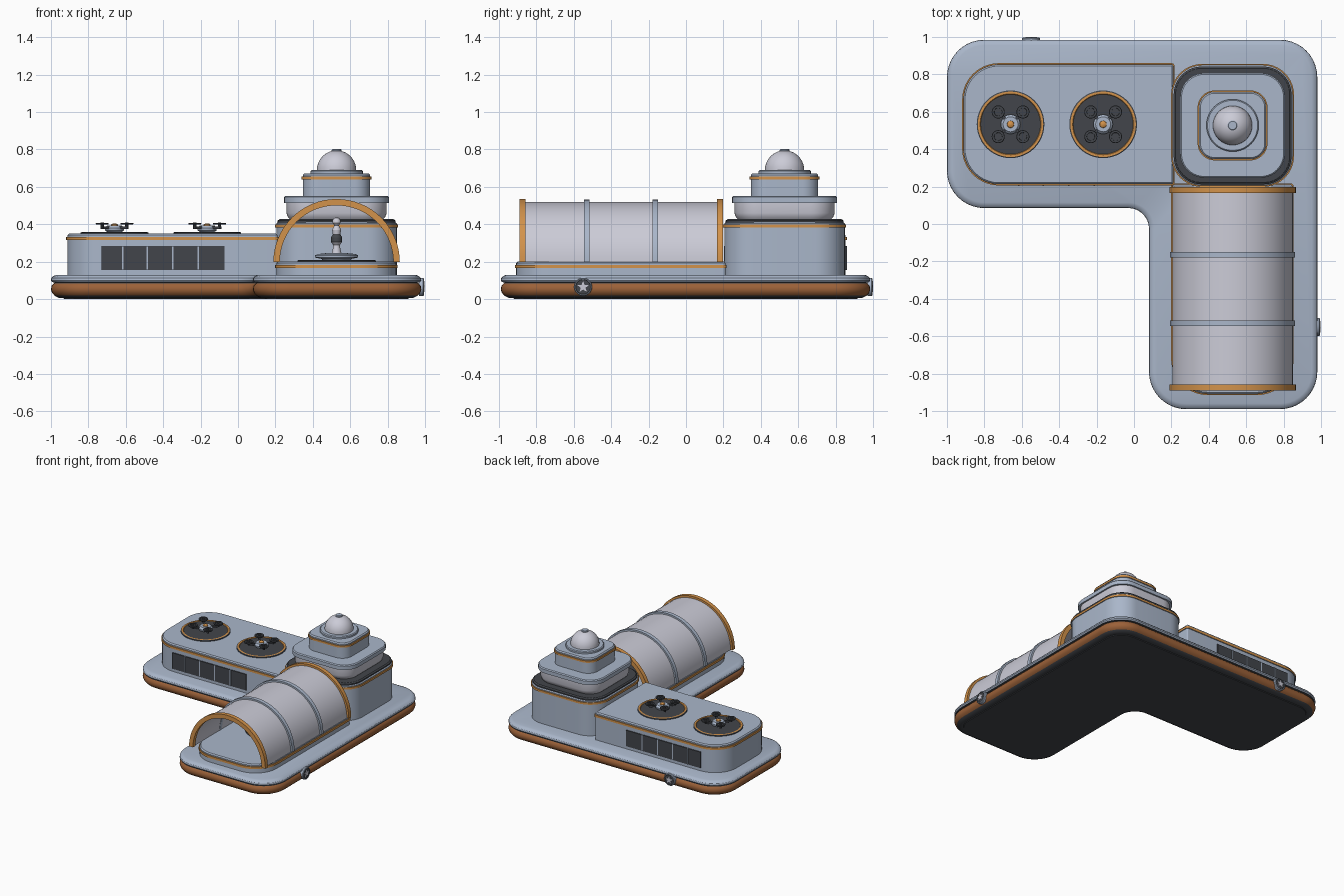
import bpy, bmesh, math
from mathutils import Vector, Matrix

if "Cube" in bpy.data.objects:
    bpy.data.objects.remove(bpy.data.objects["Cube"])


def material(name, rgb):
    m = bpy.data.materials.new(name)
    m.diffuse_color = (*rgb, 1)
    m.use_nodes = True
    m.node_tree.nodes["Principled BSDF"].inputs["Base Color"].default_value = m.diffuse_color
    return m


BLUE = material("blue grey panel", (0.40, 0.47, 0.59))
ORANGE = material("orange trim", (0.65, 0.29, 0.07))
RUST = material("rust skirt", (0.33, 0.12, 0.04))
DARK = material("dark grey", (0.055, 0.06, 0.07))
PALE = material("pale grey shell", (0.60, 0.60, 0.68))


def finish(name, bm, mats, angle=32):
    bmesh.ops.recalc_face_normals(bm, faces=bm.faces)
    me = bpy.data.meshes.new(name)
    bm.to_mesh(me)
    bm.free()
    for m in mats:
        me.materials.append(m)
    me.polygons.foreach_set("use_smooth", [True] * len(me.polygons))
    me.set_sharp_from_angle(angle=math.radians(angle))
    ob = bpy.data.objects.new(name, me)
    bpy.context.collection.objects.link(ob)
    return ob


def loft(name, ring, profile):
    """Stack outlines ring(d) at heights z; profile rows are (d, z, material of the band above)."""
    bm = bmesh.new()
    mats = list(dict.fromkeys(p[2] for p in profile))
    loops = [[bm.verts.new((x, y, z)) for x, y in ring(d)] for d, z, _ in profile]
    n = len(loops[0])
    for k in range(len(loops) - 1):
        a, b = loops[k], loops[k + 1]
        for i in range(n):
            j = (i + 1) % n
            bm.faces.new((a[i], a[j], b[j], b[i])).material_index = mats.index(profile[k][2])
    bm.faces.new(loops[0][::-1]).material_index = mats.index(profile[0][2])
    bm.faces.new(loops[-1]).material_index = mats.index(profile[-1][2])
    return finish(name, bm, mats)


def rounded(corners, seg=10):
    """Outline of a right-angled polygon; corners are (x, y, radius), anticlockwise."""
    def ring(d):
        pts, n = [], len(corners)
        for i, (x, y, r) in enumerate(corners):
            v = Vector((x, y))
            a = (v - Vector(corners[i - 1][:2])).normalized()
            b = (Vector(corners[(i + 1) % n][:2]) - v).normalized()
            na, nb = Vector((a.y, -a.x)), Vector((b.y, -b.x))
            s = 1 if a.cross(b) > 0 else -1
            c = v + (b - a) * r
            for k in range(seg + 1):
                t = k / seg * math.pi / 2
                pts.append(c + (na * math.cos(t) + nb * math.sin(t)) * (r - d * s) * s)
        return pts
    return ring


def square(cx, cy, h, r):
    return rounded([(cx - h, cy - h, r), (cx + h, cy - h, r), (cx + h, cy + h, r), (cx - h, cy + h, r)])


def circle(cx, cy, n=40):
    return lambda r: [(cx + r * math.cos(2 * math.pi * i / n), cy + r * math.sin(2 * math.pi * i / n))
                      for i in range(n)]


def box(name, centre, size, mat, turn=0):
    bm = bmesh.new()
    bmesh.ops.create_cube(bm, size=1, matrix=Matrix.Translation(centre) @ Matrix.Rotation(turn, 4, 'Z')
                          @ Matrix.Diagonal((*size, 1)))
    return finish(name, bm, [mat])


def arch(name, r0, r1, y0, y1, mat, n=32):
    bm = bmesh.new()
    rows = []
    for i in range(n + 1):
        t = math.pi * i / n
        rows.append([bm.verts.new((0.527 + r * math.cos(t), y, 0.197 + r * math.sin(t)))
                     for r, y in ((r0, y0), (r1, y0), (r1, y1), (r0, y1))])
    for a, b in zip(rows, rows[1:]):
        for i in range(4):
            bm.faces.new((a[i], a[(i + 1) % 4], b[(i + 1) % 4], b[i]))
    bm.faces.new(rows[0])
    bm.faces.new(rows[-1])
    return finish(name, bm, [mat])


# L-shaped base with dark underside, rust skirt and pale upper rim
R = 0.2
base = rounded([(-1, 0.085, R), (0.08, 0.085, 0.11), (0.08, -0.99, R), (0.98, -0.99, R), (0.98, 0.985, R), (-1, 0.985, R)])
loft("base", base, [(0.06, 0.005, DARK), (0.045, 0.005, DARK), (0.02, 0.018, RUST), (0.006, 0.033, RUST),
                    (0, 0.05, RUST), (0.003, 0.07, RUST), (0.014, 0.083, DARK), (0.02, 0.088, DARK),
                    (0.006, 0.091, BLUE), (0, 0.1, BLUE), (0.002, 0.112, BLUE),
                    (0.012, 0.123, BLUE), (0.03, 0.13, BLUE)])
loft("base_foot", base, [(0.07, 0, DARK), (0.06, 0.02, DARK)])


def wall(z0, z1, s0, s1):
    """Wall profile with one raised orange stripe and a small top bevel."""
    return [(0, z0, BLUE), (0, s0, BLUE), (-0.007, s0, ORANGE), (-0.007, s1, ORANGE),
            (0, s1, BLUE), (0, z1 - 0.008, BLUE), (0.008, z1, BLUE)]


# long wing, front porch and corner tower
loft("wing", rounded([(-0.912, 0.213, 0.19), (0.21, 0.213, 0.01), (0.21, 0.853, 0.01), (-0.912, 0.853, 0.19)]),
     wall(0.12, 0.35, 0.315, 0.332))
loft("porch", rounded([(0.205, -0.908, 0.19), (0.847, -0.908, 0.19), (0.847, 0.21, 0.01), (0.205, 0.21, 0.01)]),
     wall(0.12, 0.2, 0.165, 0.183))
T = 0.527
loft("tower", square(T, T, 0.322, 0.16), wall(0.12, 0.412, 0.382, 0.398))
loft("tower_dark_rim", square(T, T, 0.315, 0.15), [(0, 0.408, DARK), (0, 0.42, DARK), (0.01, 0.427, DARK), (0.04, 0.427, DARK)])
loft("tower_pale_band", square(T, T, 0.268, 0.13), [(0.025, 0.42, PALE), (0.008, 0.438, PALE), (0, 0.46, PALE), (0, 0.52, PALE)])
loft("tower_roof_slab", square(T, T, 0.28, 0.13), [(0, 0.515, BLUE), (0, 0.545, BLUE), (0.007, 0.552, BLUE)])
loft("upper_block", square(T, T, 0.18, 0.085), wall(0.54, 0.672, 0.64, 0.655))
loft("dome_collar", circle(T, T), [(0.14, 0.665, BLUE), (0.14, 0.684, BLUE), (0.134, 0.69, BLUE)])
loft("dome", circle(T, T), [(0.105 * math.cos(t * math.pi / 20), 0.69 + 0.105 * math.sin(t * math.pi / 20), PALE)
                            for t in range(10)])
loft("dome_cap", circle(T, T, 20), [(0.027, 0.78, BLUE), (0.027, 0.797, BLUE), (0.022, 0.802, BLUE)])

# window strips on both long sides of the wing
edges = [-0.735, -0.615, -0.485, -0.35, -0.212, -0.068]
for side, y in (("front", 0.210), ("back", 0.856)):
    for i, (a, b) in enumerate(zip(edges, edges[1:])):
        box(f"{side}_window_{i}", ((a + b) / 2, y, 0.219), (b - a - 0.008, 0.009, 0.128), DARK)
    for i, x in enumerate(edges[1:-1]):
        box(f"{side}_window_bar_{i}", (x, y, 0.219), (0.008, 0.012, 0.128), BLUE)

# landing pads: dark disc with orange rim
def pad(name, x, y, z, r):
    loft(name + "_pad", circle(x, y, 48),
         [(r, z - 0.005, DARK), (r, z + 0.005, DARK), (r - 0.006, z + 0.009, ORANGE),
          (r - 0.018, z + 0.009, ORANGE), (r - 0.021, z + 0.005, DARK)])


# two roof pads, each with a small four-rotor flyer
for name, x in (("left", -0.66), ("right", -0.165)):
    y = 0.533
    pad(name, x, y, 0.35, 0.181)
    loft(name + "_flyer_hub", circle(x, y, 24),
         [(0.03, 0.354, BLUE), (0.05, 0.366, BLUE), (0.052, 0.38, BLUE), (0.04, 0.393, BLUE)])
    loft(name + "_flyer_light", circle(x, y, 16), [(0.02, 0.39, ORANGE), (0.018, 0.399, ORANGE), (0.008, 0.405, ORANGE)])
    for k in range(2):
        box(f"{name}_flyer_arm_{k}", (x, y, 0.382), (0.2, 0.014, 0.012), DARK, math.pi / 4 + k * math.pi / 2)
    for k, (sx, sy) in enumerate(((1, 1), (-1, 1), (-1, -1), (1, -1))):
        rx, ry = x + 0.066 * sx, y + 0.066 * sy
        loft(f"{name}_rotor_{k}", circle(rx, ry, 20), [(0.033, 0.398, DARK), (0.035, 0.403, DARK), (0.033, 0.408, DARK),
                                                       (0.022, 0.408, DARK), (0.021, 0.403, DARK)])
        loft(f"{name}_rotor_mast_{k}", circle(rx, ry, 10), [(0.009, 0.378, DARK), (0.009, 0.41, DARK)])

# display pad, pedestal and standing figurine inside the tunnel
PY = -0.3
pad("tunnel", T, PY, 0.2, 0.21)
loft("pedestal", circle(T, PY), [(0.07, 0.2, BLUE), (0.08, 0.215, BLUE), (0.115, 0.222, BLUE),
                                 (0.115, 0.234, BLUE), (0.1, 0.241, BLUE), (0.045, 0.247, BLUE)])
loft("figurine", circle(T, PY, 20),
     [(0.026, 0.245, PALE), (0.02, 0.27, PALE), (0.018, 0.29, PALE), (0.03, 0.305, DARK), (0.03, 0.33, DARK),
      (0.02, 0.345, PALE), (0.024, 0.37, PALE), (0.016, 0.388, PALE), (0.012, 0.394, PALE),
      (0.022, 0.407, PALE), (0.022, 0.42, PALE), (0.014, 0.433, PALE), (0.004, 0.437, PALE)])

# barrel tunnel: thin shell, two ribs and two orange end hoops
arch("tunnel_shell", 0.31, 0.322, -0.872, 0.182, PALE)
for i, y in enumerate((-0.53, -0.165)):
    arch(f"tunnel_rib_{i}", 0.308, 0.335, y - 0.015, y + 0.015, BLUE)
for name, y in (("front", -0.873), ("back", 0.182)):
    arch(name + "_hoop", 0.304, 0.338, y - 0.016, y + 0.016, ORANGE)


# round star badges on the base edge
def star(phase):
    return lambda d: [((0.032 if i % 2 == 0 else 0.014) * math.cos(phase + i * math.pi / 5),
                       (0.032 if i % 2 == 0 else 0.014) * math.sin(phase + i * math.pi / 5)) for i in range(10)]


for name, loc, rot, phase in (("right", (0.978, -0.55, 0.065), (0, math.pi / 2, 0), math.pi),
                              ("back", (-0.55, 0.981, 0.065), (-math.pi / 2, 0, 0), -math.pi / 2)):
    disc = loft(name + "_badge", circle(0, 0, 32), [(0.048, -0.01, BLUE), (0.048, 0.012, BLUE), (0.044, 0.016, BLUE),
                                                    (0.041, 0.016, DARK), (0.039, 0.014, DARK)])
    point = loft(name + "_badge_star", star(phase), [(0, 0.01, PALE), (0, 0.02, PALE)])
    for ob in (disc, point):
        ob.location, ob.rotation_euler = loc, rot
